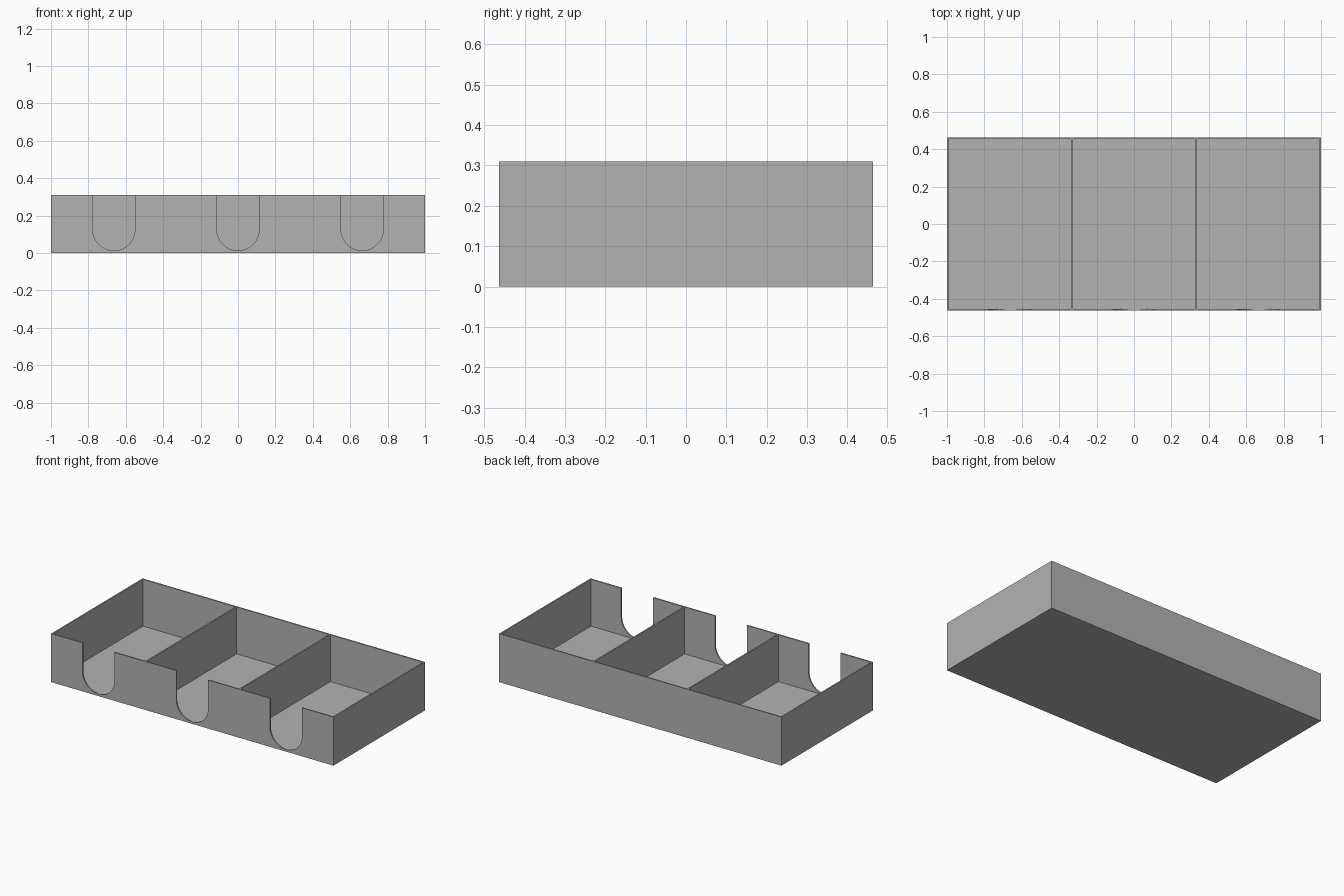
import bpy, bmesh
from math import cos, sin, pi
from mathutils import Matrix

cube = bpy.data.objects.get("Cube")
if cube:
    bpy.data.objects.remove(cube, do_unlink=True)

LENGTH, DEPTH, HEIGHT = 2.0, 0.926, 0.31
WALL, FLOOR = 0.009, 0.01
SPACING = (LENGTH - WALL) / 3      # compartment pitch
SLOT_R, SLOT_BOTTOM = 0.113, 0.013

grey = bpy.data.materials.new("plain grey")
grey.use_nodes = True
grey.diffuse_color = (0.45, 0.45, 0.45, 1)
grey.node_tree.nodes["Principled BSDF"].inputs["Base Color"].default_value = grey.diffuse_color


def make_object(name, bm):
    bmesh.ops.recalc_face_normals(bm, faces=bm.faces)
    mesh = bpy.data.meshes.new(name)
    bm.to_mesh(mesh)
    bm.free()
    mesh.materials.append(grey)
    obj = bpy.data.objects.new(name, mesh)
    bpy.context.collection.objects.link(obj)
    return obj


def box(name, x, size, z0, z1):
    bm = bmesh.new()
    place = Matrix.Translation((x, 0, (z0 + z1) / 2)) @ Matrix.Diagonal((*size, z1 - z0, 1))
    bmesh.ops.create_cube(bm, size=1, matrix=place)
    return make_object(name, bm)


def slot(name, x):
    # U-shaped profile, pushed through the front wall
    zc, top, steps = SLOT_BOTTOM + SLOT_R, HEIGHT + 0.1, 32
    profile = [(-SLOT_R, top)]
    profile += [(-SLOT_R * cos(pi * i / steps), zc - SLOT_R * sin(pi * i / steps))
                for i in range(steps + 1)]
    profile.append((SLOT_R, top))
    bm = bmesh.new()
    face = bm.faces.new([bm.verts.new((x + px, -DEPTH / 2 - 0.1, pz)) for px, pz in profile])
    moved = bmesh.ops.extrude_face_region(bm, geom=[face])["geom"]
    bmesh.ops.translate(bm, vec=(0, 0.2, 0),
                        verts=[v for v in moved if isinstance(v, bmesh.types.BMVert)])
    return make_object(name, bm)


def cut(target, cutter):
    cutter.hide_render = True
    mod = target.modifiers.new("cut", 'BOOLEAN')
    mod.operation, mod.solver, mod.object = 'DIFFERENCE', 'EXACT', cutter
    bpy.context.view_layer.objects.active = target
    bpy.ops.object.modifier_apply(modifier=mod.name)
    bpy.data.objects.remove(cutter, do_unlink=True)


# Tray: solid block hollowed into three compartments with finger slots in front
tray = box("divided_tray", 0, (LENGTH, DEPTH), 0, HEIGHT)
for i in (-1, 0, 1):
    x = i * SPACING
    cut(tray, box("compartment_cutter", x, (SPACING - WALL, DEPTH - 2 * WALL), FLOOR, HEIGHT + 0.1))
    cut(tray, slot("slot_cutter", x))

# Smooth the slot curves, keep the box edges sharp
bpy.ops.object.select_all(action='DESELECT')
tray.select_set(True)
bpy.context.view_layer.objects.active = tray
bpy.ops.object.shade_smooth_by_angle()
